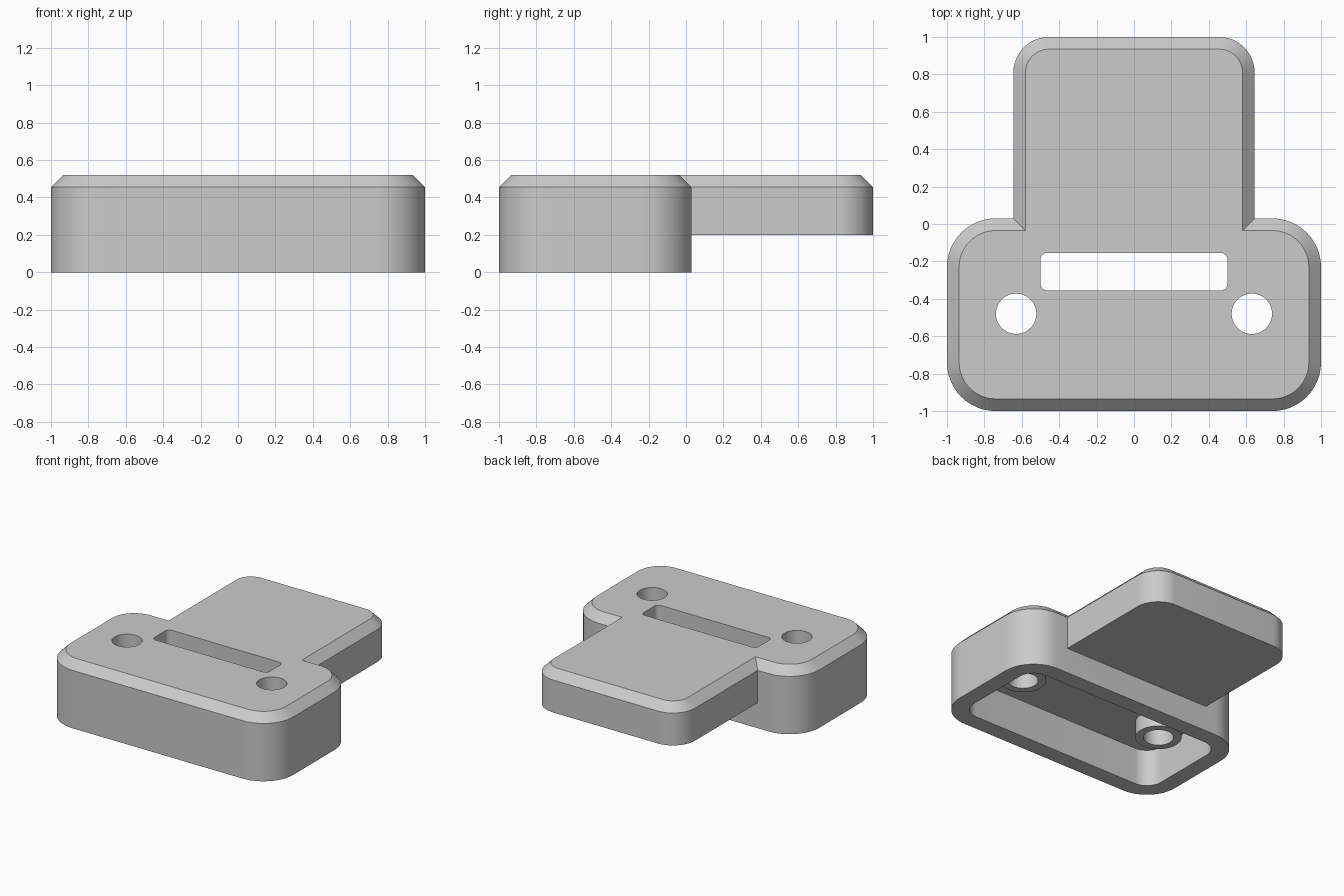
import bpy
import bmesh
from math import cos, sin, pi, radians

if "Cube" in bpy.data.objects:
    bpy.data.objects.remove(bpy.data.objects["Cube"])

TOP = 0.52
CHAMFER = 0.065

grey = bpy.data.materials.new("plain grey")
grey.use_nodes = True
grey.diffuse_color = (0.6, 0.6, 0.6, 1)
grey.node_tree.nodes["Principled BSDF"].inputs["Base Color"].default_value = (0.6, 0.6, 0.6, 1)


def outline(x, y0, y1, r, steps=12):
    """Rounded rectangle, symmetric in x, counter-clockwise."""
    corners = [(x - r, y1 - r), (r - x, y1 - r), (r - x, y0 + r), (x - r, y0 + r)]
    return [(cx + r * cos(pi / 2 * (q + i / steps)), cy + r * sin(pi / 2 * (q + i / steps)))
            for q, (cx, cy) in enumerate(corners) for i in range(steps + 1)]


def solid(name, layers):
    """Loft equal-length outlines, given as (points, height), into a closed solid."""
    bm = bmesh.new()
    rings = [[bm.verts.new((px, py, z)) for px, py in pts] for pts, z in layers]
    n = len(rings[0])
    for low, high in zip(rings, rings[1:]):
        for i in range(n):
            j = (i + 1) % n
            bm.faces.new((low[i], low[j], high[j], high[i]))
    bm.faces.new(rings[0][::-1])
    bm.faces.new(rings[-1])
    mesh = bpy.data.meshes.new(name)
    bm.to_mesh(mesh)
    bm.free()
    mesh.materials.append(grey)
    obj = bpy.data.objects.new(name, mesh)
    bpy.context.collection.objects.link(obj)
    return obj


def chamfered(name, x, y0, y1, r, z0):
    c = CHAMFER
    side = outline(x, y0, y1, r)
    rim = outline(x - c, y0 + c, y1 - c, r - c)
    return solid(name, [(side, z0), (side, TOP - c), (rim, TOP)])


def cylinder(name, x, y, r, z0, z1, n=48):
    ring = [(x + r * cos(2 * pi * i / n), y + r * sin(2 * pi * i / n)) for i in range(n)]
    return solid(name, [(ring, z0), (ring, z1)])


def combine(target, tool, operation):
    """Apply a boolean and discard the tool."""
    tool.hide_render = True
    bpy.context.view_layer.objects.active = target
    mod = target.modifiers.new(operation, "BOOLEAN")
    mod.operation = operation
    mod.solver = "EXACT"
    mod.object = tool
    bpy.ops.object.modifier_apply(modifier=mod.name)
    bpy.data.objects.remove(tool)


# Housing block with the raised tongue behind it
housing = chamfered("housing", 1.0, -1.0, 0.03, 0.26, 0.0)
combine(housing, chamfered("tongue", 0.645, -0.3, 1.0, 0.19, 0.2), "UNION")

# Hollow underside
hollow = outline(0.87, -0.87, -0.10, 0.13)
combine(housing, solid("cavity", [(hollow, -0.1), (hollow, 0.29)]), "DIFFERENCE")

# Screw bosses and through holes
for x in (-0.63, 0.63):
    combine(housing, cylinder("boss", x, -0.48, 0.165, 0.165, 0.4), "UNION")
    combine(housing, cylinder("screw_hole", x, -0.48, 0.108, -0.1, 0.7), "DIFFERENCE")

# Slot through the top
slot = outline(0.5, -0.355, -0.155, 0.035, 6)
combine(housing, solid("slot", [(slot, 0.1), (slot, 0.7)]), "DIFFERENCE")

# Smooth rounded walls, crisp edges
bpy.ops.object.select_all(action="DESELECT")
housing.select_set(True)
bpy.context.view_layer.objects.active = housing
bpy.ops.object.shade_smooth_by_angle(angle=radians(30))
